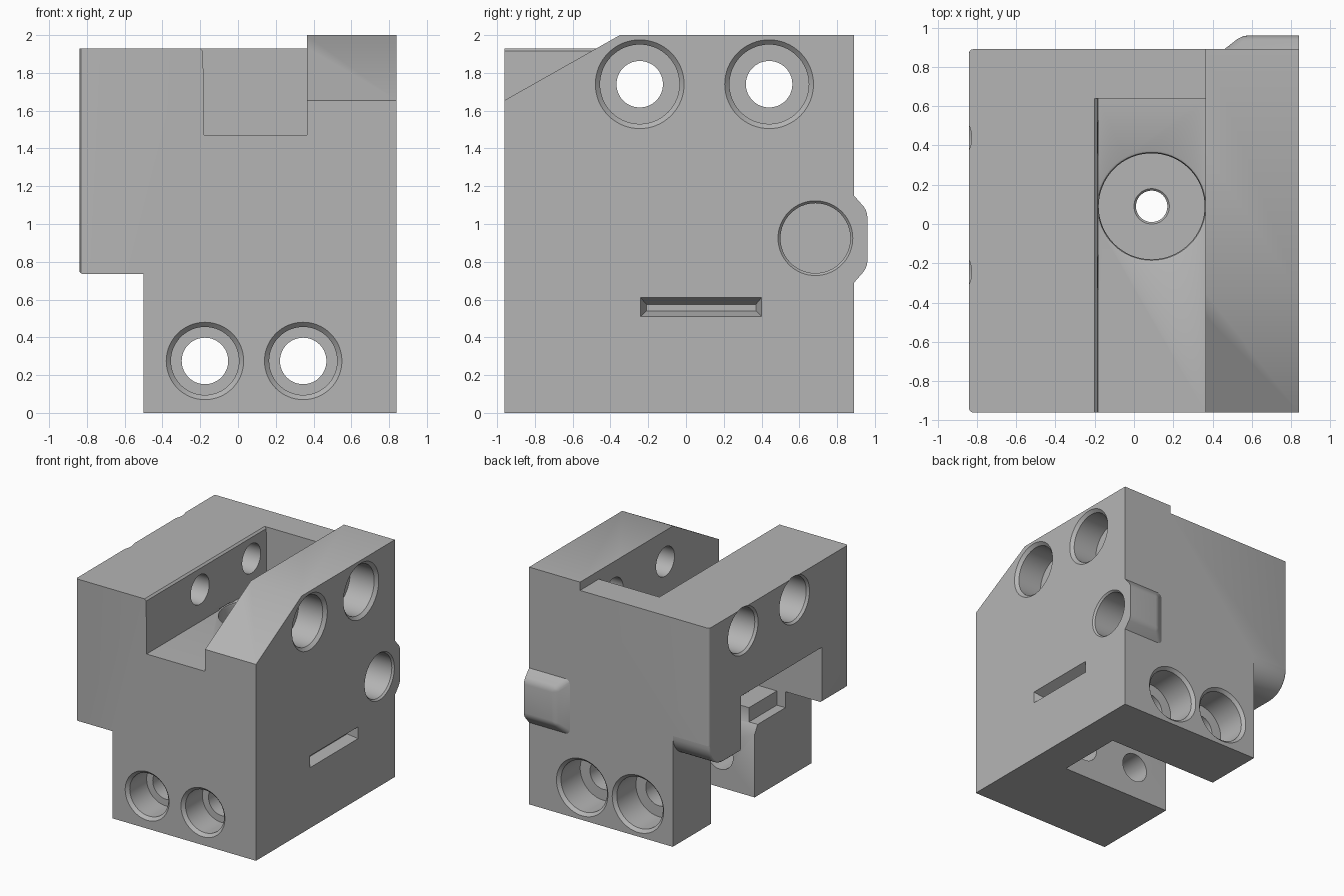
import bpy, bmesh, math
from mathutils import Vector

old = bpy.data.objects.get("Cube")
if old:
    bpy.data.objects.remove(old, do_unlink=True)

grey = bpy.data.materials.new("machined grey")
grey.use_nodes = True
colour = (0.46, 0.46, 0.46, 1)
grey.diffuse_color = colour
grey.node_tree.nodes["Principled BSDF"].inputs["Base Color"].default_value = colour


def add_object(name, bm):
    bmesh.ops.recalc_face_normals(bm, faces=bm.faces)
    mesh = bpy.data.meshes.new(name)
    bm.to_mesh(mesh)
    bm.free()
    mesh.materials.append(grey)
    ob = bpy.data.objects.new(name, mesh)
    bpy.context.collection.objects.link(ob)
    return ob


def place(axis, along, u, v):
    return Vector({"x": (along, u, v), "y": (u, along, v), "z": (u, v, along)}[axis])


def prism(name, axis, outline, lo, hi):
    """Extrude an outline along an axis."""
    bm = bmesh.new()
    face = bm.faces.new([bm.verts.new(place(axis, lo, u, v)) for u, v in outline])
    new = bmesh.ops.extrude_face_region(bm, geom=[face])["geom"]
    moved = [g for g in new if isinstance(g, bmesh.types.BMVert)]
    bmesh.ops.translate(bm, verts=moved, vec=place(axis, hi - lo, 0, 0))
    return add_object(name, bm)


def rect(u0, u1, v0, v1):
    return [(u0, v0), (u1, v0), (u1, v1), (u0, v1)]


def lathe(name, axis, centre, profile, sides=64):
    """Stepped round solid from (position, radius) pairs."""
    bm = bmesh.new()
    rings = []
    for along, r in profile:
        angles = [2 * math.pi * i / sides for i in range(sides)]
        rings.append([bm.verts.new(place(axis, along, centre[0] + r * math.cos(a),
                                         centre[1] + r * math.sin(a))) for a in angles])
    for a, b in zip(rings, rings[1:]):
        for i in range(sides):
            j = (i + 1) % sides
            bm.faces.new((a[i], a[j], b[j], b[i]))
    bm.faces.new(rings[0])
    bm.faces.new(rings[-1])
    return add_object(name, bm)


def combine(target, tool, operation="DIFFERENCE"):
    mod = target.modifiers.new(tool.name, "BOOLEAN")
    mod.operation, mod.solver, mod.object = operation, "EXACT", tool
    bpy.context.view_layer.objects.active = target
    bpy.ops.object.modifier_apply(modifier=mod.name)
    bpy.data.objects.remove(tool, do_unlink=True)


def bevel_where(ob, rule, width, segments=3):
    bm = bmesh.new()
    bm.from_mesh(ob.data)
    edges = [e for e in bm.edges if rule(e.verts[0].co, e.verts[1].co)]
    bmesh.ops.bevel(bm, geom=edges, offset=width, segments=segments,
                    profile=0.5, affect="EDGES")
    bm.to_mesh(ob.data)
    bm.free()


FRONT, BACK, LEFT, RIGHT = -0.96, 0.89, 0.84, -0.84

# Main block with overhanging side and raised rail
block = prism("block", "y", [(-0.5, 0), (LEFT, 0), (LEFT, 2), (0.365, 2), (0.365, 1.93),
                             (RIGHT, 1.93), (RIGHT, 0.735), (-0.5, 0.735)], FRONT, BACK)

# Rounded lower back edge of the overhang
r = 0.2
arc = [(BACK - r + r * math.sin(t), 0.735 + r - r * math.cos(t))
       for t in [math.pi / 2 * i / 10 for i in range(11)]]
combine(block, prism("edge_round", "x", arc + [(1, 0.935), (1, 0.7), (BACK - r, 0.7)], -1, -0.5))

# Small rounding around the overhang's outer face
bevel_where(block, lambda a, b: max(a.x, b.x) < RIGHT + 0.001 and min(a.z, b.z) < 1.9, 0.02)

# Sloped nose on the rail
combine(block, prism("nose_slope", "x", [(-1.1, 1.576), (-0.35, 2), (-0.35, 2.1), (-1.1, 2.1)],
                     0.365, 1))

# Top channel, closed at the back
combine(block, prism("channel", "y", [(-0.18, 1.47), (0.365, 1.47), (0.365, 2.1), (-0.2, 2.1),
                                      (-0.2, 1.93), (-0.185, 1.915)], -1.1, 0.64))

# Rear boss with tapered sides
bm = bmesh.new()
loops = []
for y, x0, z0, z1 in [(0.8, 0.46, 0.69, 1.15), (BACK, 0.46, 0.69, 1.15), (0.96, 0.55, 0.77, 1.07)]:
    loops.append([bm.verts.new((x, y, z)) for x, z in rect(x0, LEFT, z0, z1)])
for a, b in zip(loops, loops[1:]):
    for i in range(4):
        bm.faces.new((a[i], a[i - 1], b[i - 1], b[i]))
bm.faces.new(loops[0])
bm.faces.new(loops[-1])
boss = add_object("boss", bm)
bevel_where(boss, lambda a, b: max(a.y, b.y) > 0.95 and min(a.x, b.x) < 0.8, 0.03)
combine(block, boss, "UNION")

# Side pocket in two levels, and the slot open underneath
combine(block, prism("outer_pocket", "y", [(-1, 0.6), (-0.42, 0.6), (-0.42, 0.72), (-0.25, 0.72),
                                           (-0.25, 1.2), (-1, 1.2)], -0.61, 0.47))
combine(block, prism("lower_slot", "x", [(-0.2, -0.1), (0.38, -0.1), (0.38, 0.53), (0.42, 0.6),
                                         (0.42, 0.72), (-0.24, 0.72), (-0.24, 0.6), (-0.2, 0.53)],
                     -1, 0.54))

# Counterbored bolt holes from front to back
for x in (-0.175, 0.345):
    combine(block, lathe("long_bore", "y", (x, 0.275), [
        (FRONT - 0.1, 0.205), (FRONT, 0.205), (FRONT + 0.025, 0.18), (FRONT + 0.25, 0.18),
        (FRONT + 0.25, 0.123), (BACK - 0.28, 0.123), (BACK - 0.28, 0.215),
        (BACK - 0.025, 0.215), (BACK, 0.24), (BACK + 0.1, 0.24)]))

# Counterbored bolt holes from side to side
for y in (-0.245, 0.44):
    combine(block, lathe("cross_bore", "x", (y, 1.74), [
        (RIGHT - 0.1, 0.2), (RIGHT, 0.2), (RIGHT + 0.02, 0.185), (RIGHT + 0.4, 0.185),
        (RIGHT + 0.4, 0.123), (LEFT - 0.25, 0.123), (LEFT - 0.25, 0.21),
        (LEFT - 0.025, 0.21), (LEFT, 0.235), (LEFT + 0.1, 0.235)]))

# Central screw hole in the channel floor
combine(block, lathe("centre_bore", "z", (0.09, 0.09), [
    (0.5, 0.08), (1.29, 0.08), (1.3, 0.09), (1.3, 0.27), (1.45, 0.27),
    (1.465, 0.275), (1.47, 0.285), (1.48, 0.285)]))

# Blind round recess behind the boss
combine(block, lathe("round_recess", "x", (0.685, 0.925), [
    (0.5, 0.185), (LEFT - 0.015, 0.185), (LEFT, 0.198), (0.95, 0.198)]))

# Long recess with tapered walls
bm = bmesh.new()
outer = [bm.verts.new((LEFT + 0.001, y, z)) for y, z in rect(-0.24, 0.4, 0.51, 0.61)]
inner = [bm.verts.new((LEFT - 0.08, y, z)) for y, z in rect(-0.21, 0.37, 0.54, 0.575)]
for i in range(4):
    bm.faces.new((outer[i], outer[i - 1], inner[i - 1], inner[i]))
bm.faces.new(outer)
bm.faces.new(inner)
combine(block, add_object("long_recess", bm))

# Smooth bores, crisp edges
bpy.ops.object.select_all(action="DESELECT")
block.select_set(True)
bpy.context.view_layer.objects.active = block
bpy.ops.object.shade_smooth_by_angle(angle=math.radians(30))
